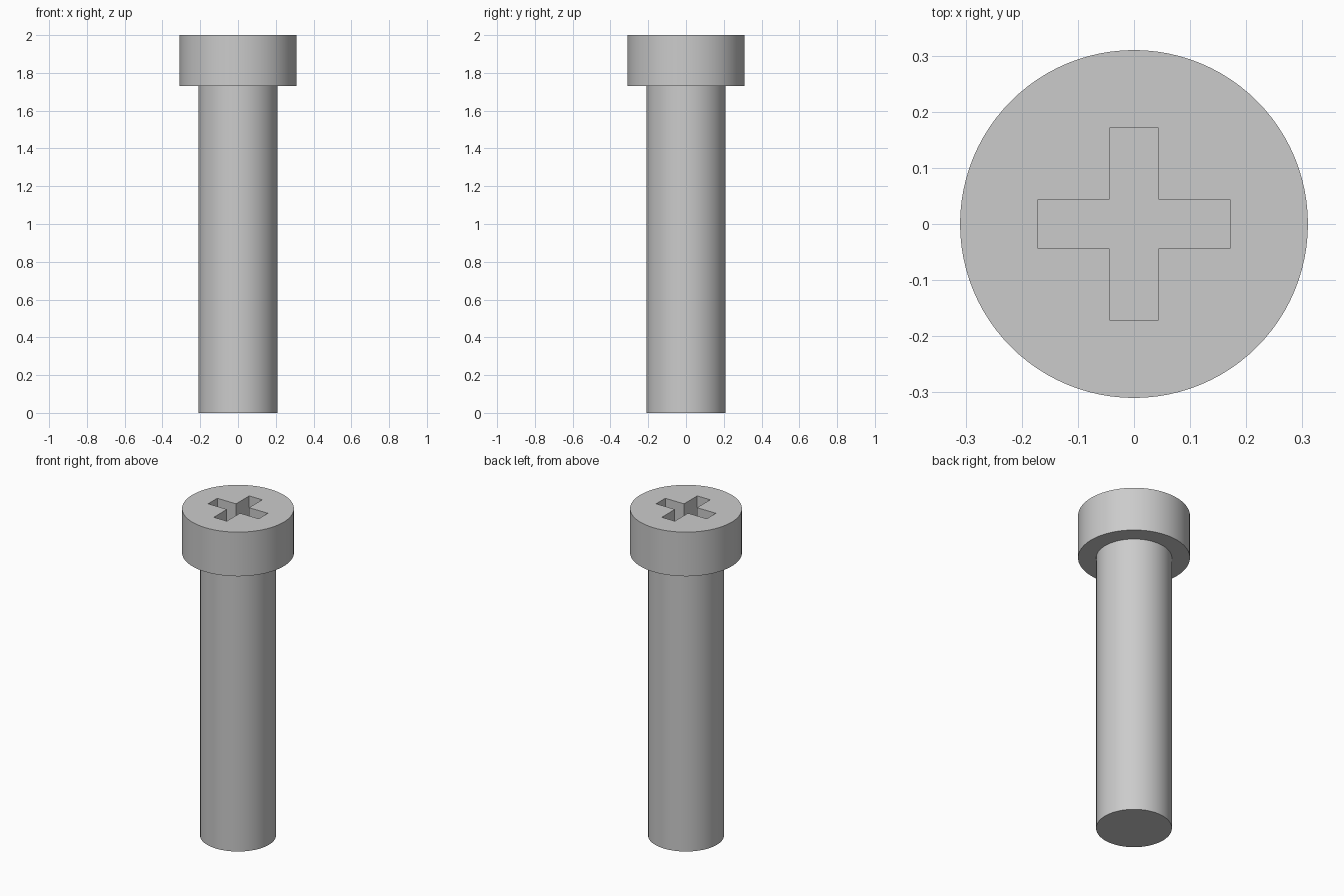
import bpy
import bmesh
import math

SEGMENTS = 96
HEAD_R, SHAFT_R = 0.31, 0.21
HEAD_BOTTOM, TOP = 1.73, 2.0
SLOT_LONG, SLOT_HALF, SLOT_DEPTH = 0.171, 0.044, 0.135

cube = bpy.data.objects.get("Cube")
if cube:
    bpy.data.objects.remove(cube, do_unlink=True)

# Plain grey metal
steel = bpy.data.materials.new("grey_steel")
steel.use_nodes = True
grey = (0.6, 0.6, 0.6, 1.0)
steel.diffuse_color = grey
steel.node_tree.nodes["Principled BSDF"].inputs["Base Color"].default_value = grey


def make_object(name, bm):
    bmesh.ops.recalc_face_normals(bm, faces=bm.faces)
    mesh = bpy.data.meshes.new(name)
    bm.to_mesh(mesh)
    bm.free()
    mesh.materials.append(steel)
    obj = bpy.data.objects.new(name, mesh)
    bpy.context.collection.objects.link(obj)
    return obj


# Screw body: shaft and cylindrical head turned as one solid
bm = bmesh.new()
profile = [(0, 0), (SHAFT_R, 0), (SHAFT_R, HEAD_BOTTOM),
           (HEAD_R, HEAD_BOTTOM), (HEAD_R, TOP), (0, TOP)]
verts = [bm.verts.new((r, 0, z)) for r, z in profile]
edges = [bm.edges.new(pair) for pair in zip(verts, verts[1:])]
bmesh.ops.spin(bm, geom=verts + edges, cent=(0, 0, 0), axis=(0, 0, 1),
               angle=math.tau, steps=SEGMENTS, use_duplicate=False)
bmesh.ops.remove_doubles(bm, verts=bm.verts, dist=0.0001)
# Merge the triangle fans at each end into single flat caps
bmesh.ops.dissolve_verts(bm, verts=[v for v in bm.verts if v.co.xy.length < 0.001])
screw = make_object("screw_body", bm)

# Cross-shaped cutter for the drive recess
bm = bmesh.new()
a, b = SLOT_LONG, SLOT_HALF
arm = [(a, -b), (a, b), (b, b)]
outline = []
for turn in range(4):
    c, s = round(math.cos(turn * math.pi / 2)), round(math.sin(turn * math.pi / 2))
    outline += [(x * c - y * s, x * s + y * c) for x, y in arm]
base = bm.faces.new([bm.verts.new((x, y, TOP - SLOT_DEPTH)) for x, y in outline])
top = bmesh.ops.extrude_face_region(bm, geom=[base], use_keep_orig=True)
bmesh.ops.translate(bm, vec=(0, 0, SLOT_DEPTH * 2),
                    verts=[g for g in top["geom"] if isinstance(g, bmesh.types.BMVert)])
cutter = make_object("recess_cutter", bm)
cutter.hide_render = True

# Cut the recess, then discard the cutter
cut = screw.modifiers.new("drive_recess", 'BOOLEAN')
cut.operation = 'DIFFERENCE'
cut.solver = 'EXACT'
cut.object = cutter
bpy.ops.object.select_all(action='DESELECT')
bpy.context.view_layer.objects.active = screw
screw.select_set(True)
bpy.ops.object.modifier_apply(modifier=cut.name)
bpy.data.objects.remove(cutter, do_unlink=True)

# Round sides smooth, rims and recess crisp
bpy.ops.object.shade_smooth_by_angle(angle=math.radians(30))
